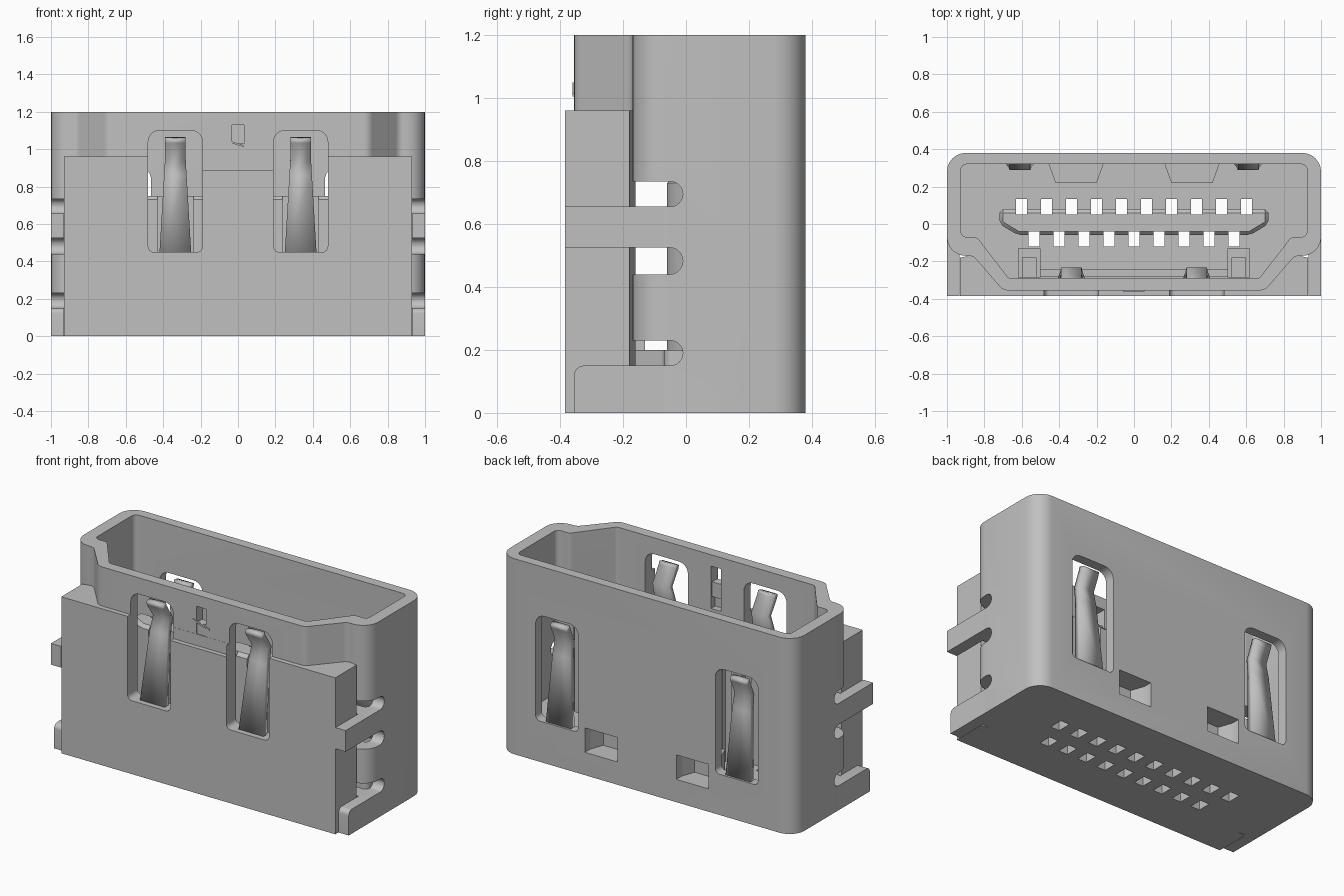
import bpy, bmesh, math
from mathutils import Vector

old = bpy.data.objects.get("Cube")
if old:
    bpy.data.objects.remove(old, do_unlink=True)

metal = bpy.data.materials.new("plain_grey")
metal.use_nodes = True
GREY = (0.53, 0.53, 0.53, 1)
metal.diffuse_color = GREY
metal.node_tree.nodes["Principled BSDF"].inputs["Base Color"].default_value = GREY


def finish(name, bm):
    bmesh.ops.recalc_face_normals(bm, faces=bm.faces)
    me = bpy.data.meshes.new(name)
    bm.to_mesh(me)
    bm.free()
    me.materials.append(metal)
    ob = bpy.data.objects.new(name, me)
    bpy.context.collection.objects.link(ob)
    return ob


def rounded(corners, steps=6):
    """Polygon from (x, y, radius) corners with arcs at the corners."""
    out = []
    n = len(corners)
    for i, (x, y, r) in enumerate(corners):
        p = Vector((x, y))
        if r == 0:
            out.append(p)
            continue
        a = (Vector(corners[i - 1][:2]) - p).normalized()
        b = (Vector(corners[(i + 1) % n][:2]) - p).normalized()
        half = a.angle(b) / 2
        centre = p + (a + b).normalized() * (r / math.sin(half))
        t = r / math.tan(half)
        u, v = p + a * t - centre, p + b * t - centre
        turn = math.atan2(u.x * v.y - u.y * v.x, u.dot(v))
        for k in range(steps + 1):
            ang = turn * k / steps
            c, s = math.cos(ang), math.sin(ang)
            out.append(centre + Vector((u.x * c - u.y * s, u.x * s + u.y * c)))
    return out


def mirrored(half):
    return half + [(-x, y, r) for x, y, r in reversed(half)]


def rect(a0, a1, b0, b1, r=0.0):
    return [(a0, b0, r), (a1, b0, r), (a1, b1, r), (a0, b1, r)]


def prism(name, corners, lo, hi, axis="z"):
    """Extrude a rounded polygon along one axis."""
    place = {"z": lambda p, h: (p.x, p.y, h),
             "y": lambda p, h: (p.x, h, p.y),
             "x": lambda p, h: (h, p.x, p.y)}[axis]
    bm = bmesh.new()
    face = bm.faces.new([bm.verts.new(place(p, lo)) for p in rounded(corners)])
    ext = bmesh.ops.extrude_face_region(bm, geom=[face])
    shift = Vector(place(Vector((0, 0)), hi - lo))
    verts = [g for g in ext["geom"] if isinstance(g, bmesh.types.BMVert)]
    bmesh.ops.translate(bm, verts=verts, vec=shift)
    return finish(name, bm)


def boxes(name, specs):
    bm = bmesh.new()
    for x0, x1, y0, y1, z0, z1 in specs:
        made = bmesh.ops.create_cube(bm, size=1)["verts"]
        bmesh.ops.scale(bm, verts=made, vec=(x1 - x0, y1 - y0, z1 - z0))
        bmesh.ops.translate(bm, verts=made,
                            vec=((x0 + x1) / 2, (y0 + y1) / 2, (z0 + z1) / 2))
    return finish(name, bm)


def cut(targets, cutter):
    for ob in targets:
        mod = ob.modifiers.new("cut", "BOOLEAN")
        mod.operation = "DIFFERENCE"
        mod.solver = "EXACT"
        mod.object = cutter
        bpy.context.view_layer.objects.active = ob
        bpy.ops.object.modifier_apply(modifier=mod.name)
    bpy.data.objects.remove(cutter, do_unlink=True)


def spring(name, cx, path):
    """Bent tapering strip; path holds (y, z, half width)."""
    bm = bmesh.new()
    rows = [[bm.verts.new((cx + s * w, y, z)) for s in (-1, 1)] for y, z, w in path]
    for a, b in zip(rows, rows[1:]):
        bm.faces.new((a[0], a[1], b[1], b[0]))
    ob = finish(name, bm)
    mod = ob.modifiers.new("thickness", "SOLIDIFY")
    mod.thickness = 0.035
    mod.offset = 0
    return ob


# Outer metal shell
outer = mirrored([(1, 0.38, 0.1), (1, -0.17, 0.1), (0.86, -0.17, 0.05), (0.70, -0.355, 0.06)])
inner = mirrored([(0.925, 0.32, 0.03), (0.925, -0.07, 0.03),
                  (0.84, -0.07, 0.03), (0.67, -0.29, 0.03)])
shell = prism("shell", outer, 0, 1.2)
cut([shell], prism("cavity", inner, -0.1, 1.3))

# Front bracket block filling the space ahead of the shell
bracket = prism("front_bracket", mirrored([(0.93, -0.18, 0), (0.83, -0.16, 0), (0.69, -0.33, 0)][::-1]
                                          + [(0.93, -0.385, 0)]), 0, 0.96)
cut([bracket], boxes("notch", [(-0.19, 0.19, -0.5, -0.356, 0.89, 1.1)]))

# Insulator floor and tongue
floor = prism("insulator_floor", inner, 0, 0.2)
cut([floor], boxes("recess", [(-0.5, 0.5, -0.28, -0.245, 0.08, 0.4)]))
tongue = prism("tongue", mirrored([(0.72, 0.08, 0), (0.72, 0.0, 0), (0.62, -0.06, 0)]), 0.15, 0.75)
bevel = tongue.modifiers.new("chamfer", "BEVEL")
bevel.width = 0.02
bevel.segments = 1
bpy.context.view_layer.objects.active = tongue
bpy.ops.object.modifier_apply(modifier=bevel.name)

# Two staggered rows of contact holes
STEP = 0.1335
holes = []
for count, y0, y1 in ((10, 0.05, 0.135), (9, -0.12, -0.04)):
    for i in range(count):
        x = (i - (count - 1) / 2) * STEP
        holes.append((x - 0.03, x + 0.03, y0, y1, -0.1, 1))
cut([floor, tongue], boxes("contact_holes", holes))

for side, label in ((1, "left"), (-1, "right")):
    # Front and rear contact springs in their windows
    fx, rx = side * 0.335, side * 0.61
    window = [(-0.145, 0.45, 0.03), (0.145, 0.45, 0.03), (0.145, 1.1, 0.06), (-0.145, 1.1, 0.06)]
    cut([shell, bracket], prism("window", [(x + fx, z, r) for x, z, r in window], -0.5, -0.2, "y"))
    cut([shell], prism("window", [(x + rx, z - 0.2, r) for x, z, r in window], 0.25, 0.5, "y"))
    spring("front_spring_" + label, fx,
           [(-0.335, 0.44, 0.085), (-0.275, 0.86, 0.06), (-0.25, 0.95, 0.055),
            (-0.31, 1.04, 0.055), (-0.315, 1.06, 0.055)])
    spring("rear_spring_" + label, rx,
           [(0.35, 0.24, 0.085), (0.32, 0.66, 0.06), (0.305, 0.75, 0.055),
            (0.345, 0.84, 0.055), (0.35, 0.86, 0.055)])

    # Rear locking pocket pressed into the wall
    px = side * 0.31
    pocket = prism("rear_pocket_" + label,
                   [(px - 0.15, 0.33, 0), (px + 0.15, 0.33, 0),
                    (px + 0.11, 0.22, 0), (px - 0.11, 0.22, 0)], 0.12, 0.32)
    cut([shell, floor, pocket],
        prism("pocket_cut", [(px - 0.11, 0.5, 0), (px + 0.11, 0.5, 0),
                             (px + 0.11, 0.33, 0), (px + 0.08, 0.245, 0),
                             (px - 0.08, 0.245, 0), (px - 0.11, 0.33, 0)], 0.14, 0.29))

    # Side slots with round inner ends
    for z0, z1 in ((0.15, 0.23), (0.44, 0.525), (0.655, 0.735)):
        ends = sorted((side * 0.7, side * 1.1))
        r = (z1 - z0) * 0.499
        cut([shell], prism("side_slot", [(-0.182, z0, 0), (-0.01, z0, r),
                                         (-0.01, z1, r), (-0.182, z1, 0)], *ends, "x"))

    # Straight side fingers and lower feet
    ends = sorted((side * 0.932, side))
    prism("side_finger_" + label, rect(-0.385, -0.05, 0.525, 0.655), *ends, "x")
    prism("side_foot_" + label, [(-0.355, 0, 0), (-0.05, 0, 0),
                                 (-0.05, 0.15, 0), (-0.355, 0.15, 0.03)], *ends, "x")

    # Guide post on the insulator
    a, b = sorted((side * 0.5, side * 0.62))
    boxes("guide_post_" + label, [(a, b, -0.285, -0.13, 0.15, 0.3)])
    a, b = sorted((side * 0.52, side * 0.6))
    boxes("guide_post_cap_" + label, [(a, b, -0.285, -0.18, 0.29, 0.36)])

# Seam opening at the front with its small joining tab
cut([shell], boxes("seam", [(-0.033, 0.033, -0.5, -0.2, 0.87, 1.13)]))
boxes("seam_tab", [(-0.033, 0.033, -0.35, -0.3, 0.94, 1.03)])
prism("seam_clip", [(-0.06, 1.04, 0), (0.02, 1.015, 0), (0.055, 1.005, 0),
                    (0.055, 1.015, 0), (0.02, 1.025, 0), (-0.06, 1.05, 0)], -0.36, -0.35, "y")

# Smooth curved corners, keep hard edges
for ob in list(bpy.context.scene.objects):
    if ob.type == "MESH" and metal.name in ob.data.materials:
        bpy.ops.object.select_all(action="DESELECT")
        ob.select_set(True)
        bpy.context.view_layer.objects.active = ob
        bpy.ops.object.shade_smooth_by_angle(angle=math.radians(30))
